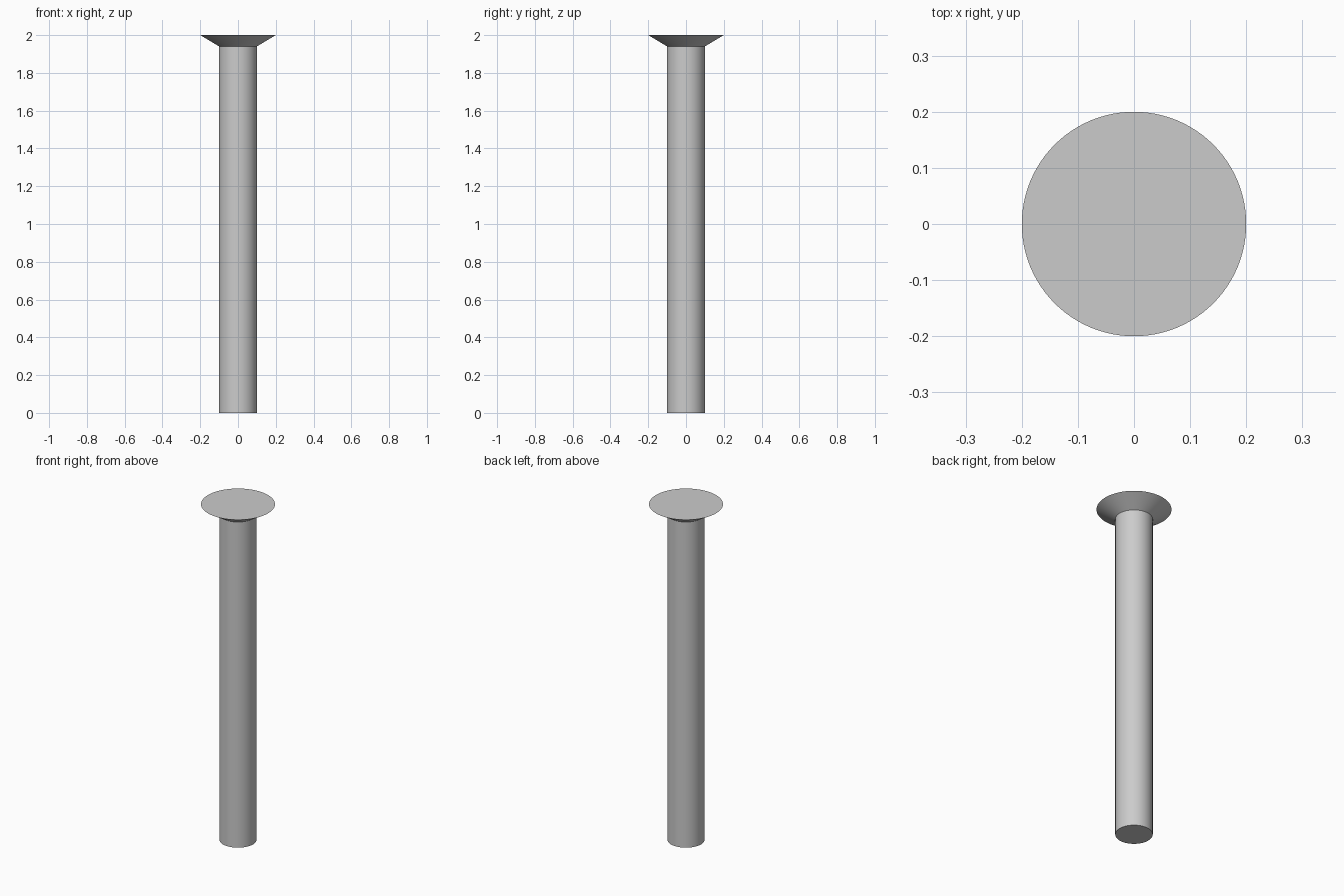
import bpy
import bmesh
from math import radians
from mathutils import Matrix

cube = bpy.data.objects.get("Cube")
if cube:
    bpy.data.objects.remove(cube, do_unlink=True)

SEGMENTS = 96
LENGTH = 2.0
NECK_Z = 1.94
SHANK_R, HEAD_R = 0.1, 0.2
SOCKET_R, SOCKET_DEPTH = 0.066, 0.04

# Plain grey steel
steel = bpy.data.materials.new("grey_steel")
steel.use_nodes = True
colour = (0.6, 0.6, 0.6, 1)
steel.diffuse_color = colour
steel.node_tree.nodes["Principled BSDF"].inputs["Base Color"].default_value = colour


def ring(bm, radius, z, sides=SEGMENTS):
    """Add a closed loop of edges and return its vertices."""
    made = bmesh.ops.create_circle(bm, segments=sides, radius=radius,
                                   matrix=Matrix.Translation((0, 0, z))
                                   @ Matrix.Rotation(radians(90), 4, "Z"))
    return made["verts"]


def loop_edges(verts):
    members = set(verts)
    return [e for e in {e for v in verts for e in v.link_edges}
            if set(e.verts) <= members]


def bridge(bm, lower, upper):
    bmesh.ops.bridge_loops(bm, edges=loop_edges(lower) + loop_edges(upper))


def finish(bm, name):
    """Turn the bmesh into a smooth-shaded object with sharp rims."""
    bmesh.ops.recalc_face_normals(bm, faces=bm.faces)
    mesh = bpy.data.meshes.new(name)
    bm.to_mesh(mesh)
    bm.free()
    mesh.materials.append(steel)
    obj = bpy.data.objects.new(name, mesh)
    bpy.context.collection.objects.link(obj)
    bpy.ops.object.select_all(action="DESELECT")
    obj.select_set(True)
    bpy.context.view_layer.objects.active = obj
    bpy.ops.object.shade_smooth_by_angle(angle=radians(25))


# Screw: shank, countersunk head and hexagonal socket as one closed surface
bm = bmesh.new()
foot = ring(bm, SHANK_R, 0)
neck = ring(bm, SHANK_R, NECK_Z)
rim = ring(bm, HEAD_R, LENGTH)
socket_top = ring(bm, SOCKET_R, LENGTH, 6)
socket_floor = ring(bm, SOCKET_R, LENGTH - SOCKET_DEPTH, 6)
# create_circle starts on y, so the quarter turn puts hexagon corners on x
loops = [foot, neck, rim, socket_top, socket_floor]
for lower, upper in zip(loops, loops[1:]):
    bridge(bm, lower, upper)
bm.faces.new(foot)
bm.faces.new(socket_floor)
finish(bm, "countersunk_screw")
